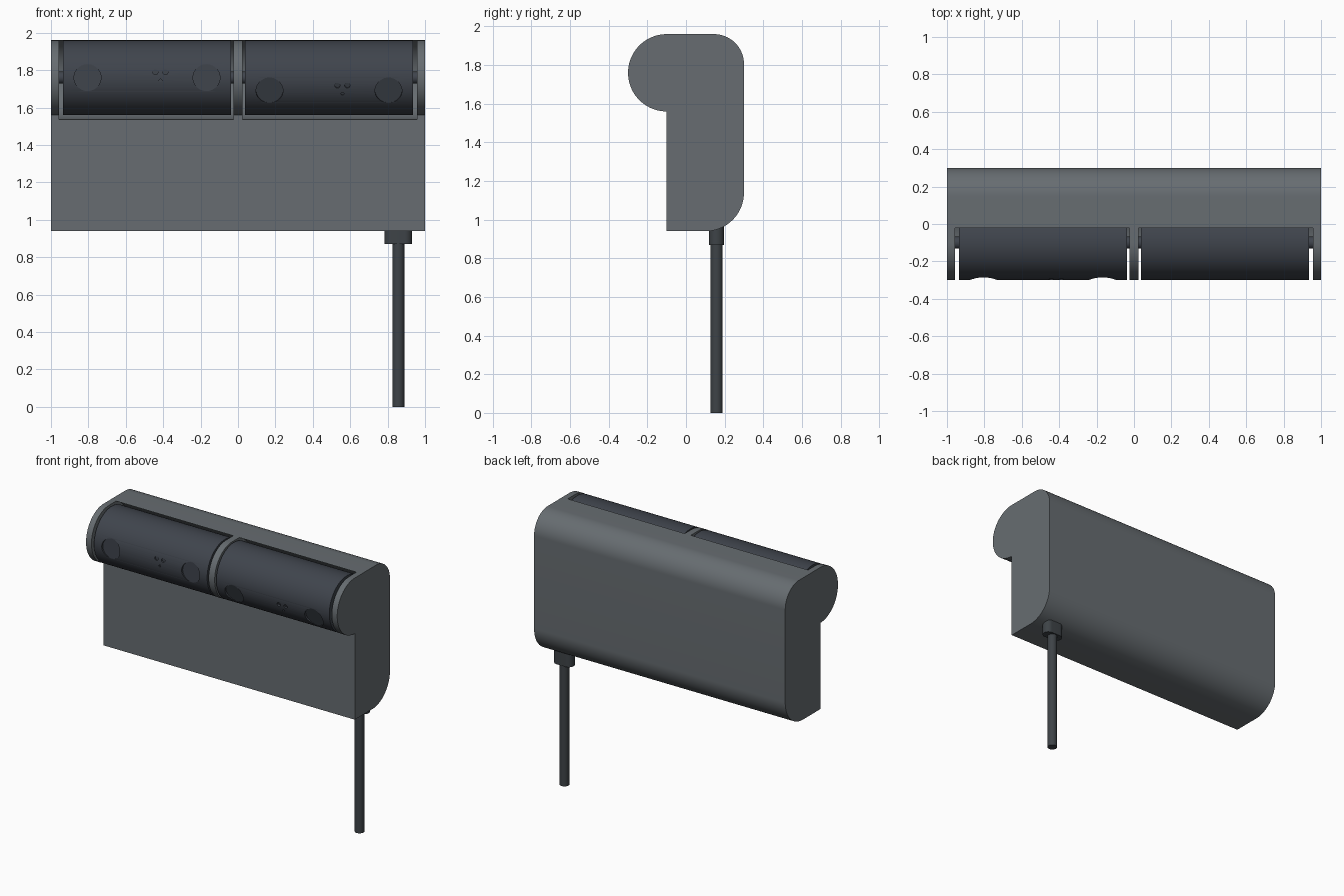
import bpy, bmesh, math

if "Cube" in bpy.data.objects:
    bpy.data.objects.remove(bpy.data.objects["Cube"], do_unlink=True)


def material(name, rgb):
    mat = bpy.data.materials.new(name)
    mat.use_nodes = True
    color = (*rgb, 1.0)
    mat.diffuse_color = color
    mat.node_tree.nodes["Principled BSDF"].inputs["Base Color"].default_value = color
    return mat


GREY = material("housing grey", (0.135, 0.152, 0.165))
DARK = material("drum charcoal", (0.05, 0.058, 0.073))
CABLE = material("cable charcoal", (0.048, 0.056, 0.063))


def arc(cx, cy, r, start, end, n=24):
    """Points on an arc, angles in degrees."""
    angles = [math.radians(start + (end - start) * i / n) for i in range(n + 1)]
    return [(cx + r * math.cos(a), cy + r * math.sin(a)) for a in angles]


def circle(cx, cy, r, n=64):
    return arc(cx, cy, r, 0, 360, n)[:-1]


def prism(name, profile, a, b, axis, mat):
    """Extrude a closed profile along an axis from a to b."""
    place = {"x": lambda u, v, t: (t, u, v),
             "y": lambda u, v, t: (u, t, v),
             "z": lambda u, v, t: (u, v, t)}[axis]
    bm = bmesh.new()
    rings = [[bm.verts.new(place(u, v, t)) for u, v in profile] for t in (a, b)]
    for ring in rings:
        bm.faces.new(ring)
    n = len(profile)
    for i in range(n):
        j = (i + 1) % n
        bm.faces.new((rings[0][i], rings[0][j], rings[1][j], rings[1][i]))
    bmesh.ops.recalc_face_normals(bm, faces=bm.faces)
    mesh = bpy.data.meshes.new(name)
    bm.to_mesh(mesh)
    bm.free()
    mesh.materials.append(mat)
    obj = bpy.data.objects.new(name, mesh)
    bpy.context.collection.objects.link(obj)
    return obj


def activate(obj):
    bpy.ops.object.select_all(action="DESELECT")
    obj.select_set(True)
    bpy.context.view_layer.objects.active = obj


def cut(obj, cutter):
    cutter.hide_render = True
    activate(obj)
    mod = obj.modifiers.new("cut", "BOOLEAN")
    mod.operation = "DIFFERENCE"
    mod.solver = "EXACT"
    mod.object = cutter
    bpy.ops.object.modifier_apply(modifier=mod.name)
    bpy.data.objects.remove(cutter, do_unlink=True)


def smooth(obj):
    activate(obj)
    bpy.ops.object.shade_smooth_by_angle(angle=math.radians(30))


AXIS_Y, AXIS_Z, DRUM_R = -0.1, 1.76, 0.2

# Housing: hooked side profile with rounded back corners
profile = [(-0.1, 0.94)]
profile += arc(0.1, 1.14, 0.2, -90, 0)
profile += arc(0.145, 1.805, 0.155, 0, 90)
profile += arc(AXIS_Y, AXIS_Z, DRUM_R, 90, 270, 48)
housing = prism("housing", profile, -1, 1, "x", GREY)

# Two round slots that hold the drums
for side in (-1, 1):
    cut(housing, prism("slot_cutter", circle(AXIS_Y, 1.755, 0.22),
                       side * 0.024, side * 0.957, "x", GREY))
smooth(housing)

# Camera drums: round lens flats and a small three-hole cluster on each
HALF = 0.45
holes = [(-0.318, 0, 0.072, 0.1855), (0.318, 0, 0.072, 0.1855),
         (0.045, 0.03, 0.014, 0.188), (0.098, 0.03, 0.014, 0.188),
         (0.072, -0.016, 0.008, 0.19)]
for name, x, tilt in (("right_drum", -0.4865, 0), ("left_drum", 0.4865, 21)):
    drum = prism(name, circle(0, 0, DRUM_R - 0.001, 96), -HALF, HALF, "x", DARK)
    for hx, hz, r, depth in holes:
        cut(drum, prism("hole_cutter", circle(hx, hz, r, 40), -0.3, -depth, "y", DARK))
    drum.location = (x, AXIS_Y, AXIS_Z)
    drum.rotation_euler.x = math.radians(tilt)
    smooth(drum)

# Hinge rod through both drums
smooth(prism("hinge_rod", circle(AXIS_Y, AXIS_Z, 0.032, 32), -0.97, 0.97, "x", DARK))

# Cable and its stadium-shaped collar
CX, CY = 0.857, 0.158
stadium = arc(CX + 0.035, CY, 0.039, -90, 90) + arc(CX - 0.035, CY, 0.039, 90, 270)
smooth(prism("cable_collar", stadium, 0.87, 1.0, "z", CABLE))
smooth(prism("cable", circle(CX, CY, 0.032, 32), 0, 0.9, "z", CABLE))
